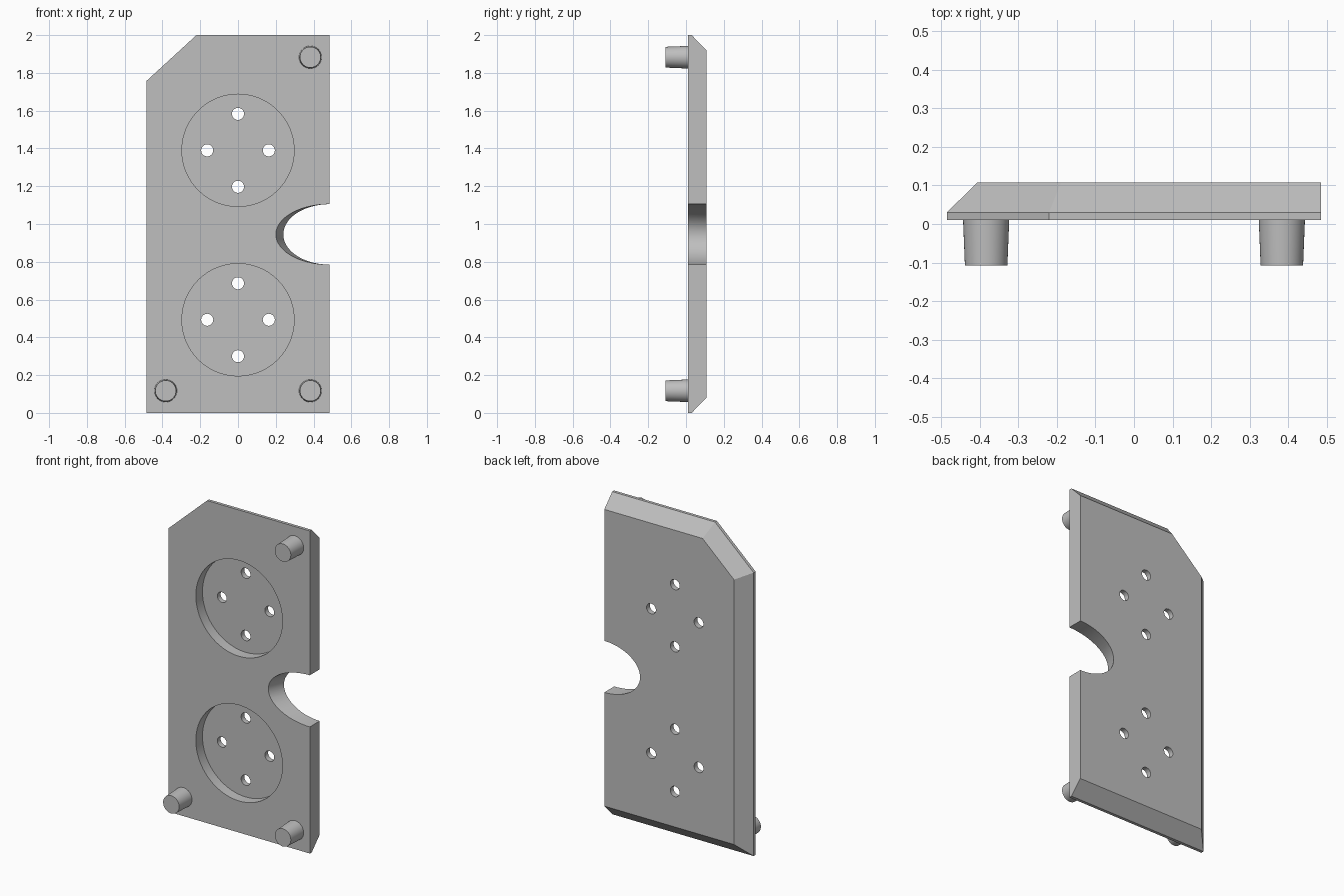
import bpy, bmesh
from math import cos, sin, tau, radians

cube = bpy.data.objects.get("Cube")
if cube:
    bpy.data.objects.remove(cube, do_unlink=True)

# Single grey material
GREY = (0.52, 0.52, 0.52, 1)
grey = bpy.data.materials.new("plain grey")
grey.use_nodes = True
grey.diffuse_color = GREY
for node in grey.node_tree.nodes:
    if node.type == "BSDF_PRINCIPLED":
        node.inputs["Base Color"].default_value = GREY

FRONT, BEVEL, BACK = 0.011, 0.03, 0.108


def loft(name, rings):
    """Closed solid through rings of (x, z) points, each at its own y."""
    bm = bmesh.new()
    loops = [[bm.verts.new((x, y, z)) for x, z in pts] for y, pts in rings]
    n = len(loops[0])
    for a, b in zip(loops, loops[1:]):
        for i in range(n):
            j = (i + 1) % n
            bm.faces.new((a[i], a[j], b[j], b[i]))
    bm.faces.new(loops[0])
    bm.faces.new(loops[-1])
    bmesh.ops.recalc_face_normals(bm, faces=bm.faces[:])
    mesh = bpy.data.meshes.new(name)
    bm.to_mesh(mesh)
    bm.free()
    mesh.materials.append(grey)
    obj = bpy.data.objects.new(name, mesh)
    bpy.context.collection.objects.link(obj)
    return obj


def ellipse(x, z, rx, rz, n):
    return [(x + rx * cos(tau * i / n), z + rz * sin(tau * i / n)) for i in range(n)]


def round_bar(name, x, z, y0, r0, y1, r1, n=64):
    return loft(name, [(y0, ellipse(x, z, r0, r0, n)), (y1, ellipse(x, z, r1, r1, n))])


def activate(obj):
    bpy.ops.object.select_all(action="DESELECT")
    obj.select_set(True)
    bpy.context.view_layer.objects.active = obj


def cut(obj, cutter):
    cutter.hide_render = True
    mod = obj.modifiers.new("cut", "BOOLEAN")
    mod.operation = "DIFFERENCE"
    mod.solver = "EXACT"
    mod.object = cutter
    activate(obj)
    bpy.ops.object.modifier_apply(modifier=mod.name)
    bpy.data.objects.remove(cutter, do_unlink=True)


# Plate with one clipped corner, bevelled at the back on all but the left edge
outer = [(0.485, 0), (0.485, 2), (-0.22, 2), (-0.485, 1.757), (-0.485, 0)]
inner = [(0.485, 0.08), (0.485, 1.92), (-0.189, 1.92), (-0.405, 1.722), (-0.405, 0.08)]
plate = loft("plate", [(FRONT, outer), (BEVEL, outer), (BACK, inner)])

# Tapered side notch, wider at the front
cut(plate, loft("notch_cutter", [
    (FRONT - 0.025, ellipse(0.485, 0.945, 0.295, 0.16, 96)),
    (BACK + 0.025, ellipse(0.485, 0.945, 0.235, 0.16, 96))]))

# Two round recesses, each with four through holes
for z in (0.493, 1.39):
    cut(plate, round_bar("recess_cutter", 0, z, -0.1, 0.297, FRONT + 0.065, 0.297, 96))
    for dx, dz in ((0.163, 0), (-0.163, 0), (0, 0.193), (0, -0.193)):
        cut(plate, round_bar("hole_cutter", dx, z + dz, -0.2, 0.032, 0.2, 0.032, 32))

# Tapered locating pins on the front
pins = [round_bar(name, x, z, FRONT + 0.005, 0.06, -0.108, 0.055)
        for name, x, z in (("lower_right_pin", -0.383, 0.117),
                           ("lower_left_pin", 0.383, 0.117),
                           ("upper_left_pin", 0.383, 1.883))]

for obj in [plate] + pins:
    activate(obj)
    bpy.ops.object.shade_smooth_by_angle(angle=radians(25))
